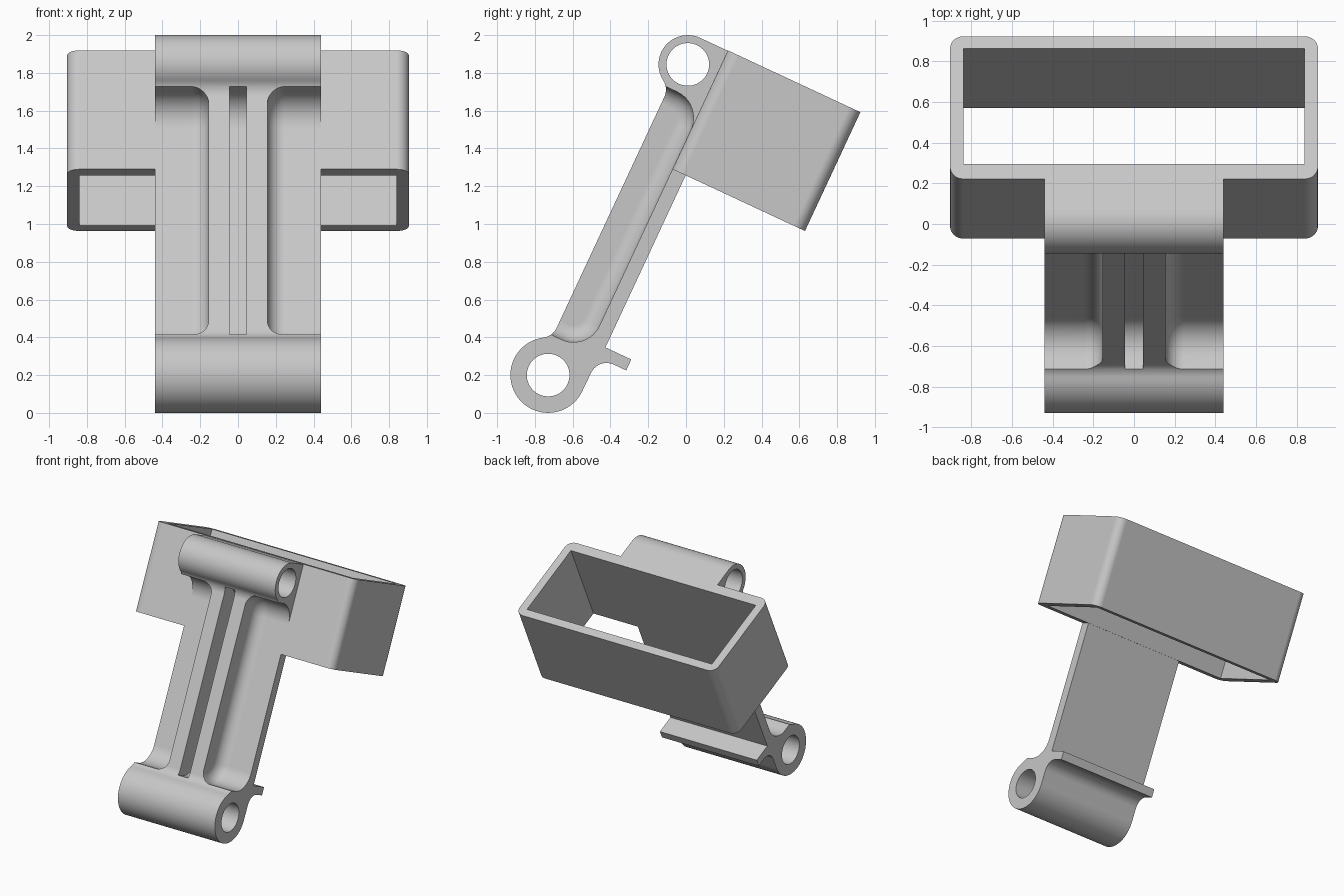
import bpy
import bmesh
from math import radians, cos, sin, atan2, sqrt, degrees
from mathutils import Matrix

if "Cube" in bpy.data.objects:
    bpy.data.objects.remove(bpy.data.objects["Cube"], do_unlink=True)

# Single plain grey
GREY = (0.57, 0.57, 0.57, 1.0)
grey = bpy.data.materials.new("light_grey")
grey.use_nodes = True
grey.diffuse_color = GREY
for node in grey.node_tree.nodes:
    if node.type == 'BSDF_PRINCIPLED':
        node.inputs["Base Color"].default_value = GREY

# Parts are built upright (y = depth, z = along the arm), then leaned back
LEAN = radians(-25)
HALF = 0.44                        # half width of the arm
FRONT, BACK, RIB = -0.61, -0.533, -0.811
LOW, LOW_R = (-0.746, -0.127), 0.2
TOP, TOP_R = (-0.771, 1.676), 0.155
BORE = 0.113


def finish(bm, name):
    bmesh.ops.recalc_face_normals(bm, faces=bm.faces)
    mesh = bpy.data.meshes.new(name)
    bm.to_mesh(mesh)
    bm.free()
    mesh.materials.append(grey)
    obj = bpy.data.objects.new(name, mesh)
    bpy.context.collection.objects.link(obj)
    return obj


def arc(center, r, a0, a1, n):
    steps = [radians(a0 + (a1 - a0) * i / n) for i in range(n + 1)]
    return [(center[0] + r * cos(a), center[1] + r * sin(a)) for a in steps]


def prism(name, points, to_3d, vector):
    bm = bmesh.new()
    face = bm.faces.new([bm.verts.new(to_3d(p)) for p in points])
    new = bmesh.ops.extrude_face_region(bm, geom=[face])["geom"]
    bmesh.ops.translate(bm, vec=vector,
                        verts=[g for g in new if isinstance(g, bmesh.types.BMVert)])
    return finish(bm, name)


def across(name, points, half):
    return prism(name, points, lambda p: (-half, p[0], p[1]), (2 * half, 0, 0))


def block(x, y, z):
    bm = bmesh.new()
    bmesh.ops.create_cube(bm, size=1)
    for v in bm.verts:
        for i, (lo, hi) in enumerate((x, y, z)):
            v.co[i] = hi if v.co[i] > 0 else lo
    return bm


def round_edges(bm, test, radius, segments):
    edges = [e for e in bm.edges if test(e.verts[0].co, e.verts[1].co)]
    bmesh.ops.bevel(bm, geom=edges, offset=radius, offset_type='OFFSET',
                    segments=segments, profile=0.5, affect='EDGES')


def pocket(name, x0, x1, side_radius=0):
    """Recess between the two bosses, with filleted floor ends."""
    bm = block((x0, x1), (-1.1, FRONT), (LOW[1] + LOW_R + 0.0005, TOP[1] - TOP_R - 0.0005))
    round_edges(bm, lambda a, b: min(a.y, b.y) > FRONT - 0.01 and abs(a.z - b.z) < 0.01,
                0.152, 12)
    if side_radius:
        round_edges(bm, lambda a, b: max(a.x, b.x) < x0 + 0.001 and max(a.y, b.y) > -1.09,
                    side_radius, 8)
    return bm


def cut(obj, cutters):
    for c in cutters:
        c.hide_render = True
        mod = obj.modifiers.new("cut", 'BOOLEAN')
        mod.operation, mod.solver, mod.object = 'DIFFERENCE', 'EXACT', c
    deps = bpy.context.evaluated_depsgraph_get()
    mesh = bpy.data.meshes.new_from_object(obj.evaluated_get(deps))
    obj.modifiers.clear()
    obj.data = mesh
    mesh.name = obj.name
    mesh.materials.clear()
    mesh.materials.append(grey)
    for c in cutters:
        bpy.data.objects.remove(c, do_unlink=True)


# Arm outline: bosses, plate, rear lip and rib front in one side profile
FILLET = 0.09
fx = RIB - FILLET
low_f = (fx, LOW[1] + sqrt((LOW_R + FILLET) ** 2 - (fx - LOW[0]) ** 2))
top_f = (fx, TOP[1] - sqrt((TOP_R + FILLET) ** 2 - (fx - TOP[0]) ** 2))
low_a = degrees(atan2(low_f[1] - LOW[1], low_f[0] - LOW[0]))
top_a = degrees(atan2(top_f[1] - TOP[1], top_f[0] - TOP[0])) % 360

outline = arc((-0.455, -0.02), 0.09, 180, 90, 10)
outline += [(-0.382, 0.07), (-0.382, 0.134), (BACK, 0.134), (BACK, TOP[1] + TOP_R)]
outline += arc(TOP, TOP_R, 90, top_a, 28)
outline += arc(top_f, FILLET, top_a - 180, 0, 8)[1:]
outline += arc(low_f, FILLET, 0, low_a - 180, 8)
outline += arc(LOW, LOW_R, low_a, 360, 40)[1:]
arm = across("arm", outline, HALF)

# Side pockets leave two ribs; a narrow channel separates them
cutters = []
for side in (1, -1):
    bm = pocket("side_pocket", 0.155, 0.7, 0.09)
    bmesh.ops.transform(bm, matrix=Matrix.Diagonal((side, 1, 1, 1)), verts=bm.verts)
    cutters.append(finish(bm, "side_pocket_cutter"))
cutters.append(finish(pocket("channel", -0.045, 0.045), "channel_cutter"))

# Pin bores through both bosses
for center in (LOW, TOP):
    cutters.append(across("bore_cutter", arc(center, BORE, 0, 352.5, 47), 0.6))
cut(arm, cutters)

# Open rectangular sleeve with rounded outer corners
bm = block((-0.905, 0.905), (FRONT, 0.164), (1.139, 1.833))
round_edges(bm, lambda a, b: abs(a.z - b.z) > 0.1, 0.065, 8)
sleeve = finish(bm, "sleeve")
cut(sleeve, [finish(block((-0.84, 0.84), (-0.53, 0.098), (1.0, 2.0)), "sleeve_cutter")])

# Smooth curved areas, keep hard edges, lean the model back
for obj in (arm, sleeve):
    obj.rotation_euler.x = LEAN
    bpy.ops.object.select_all(action='DESELECT')
    obj.select_set(True)
    bpy.context.view_layer.objects.active = obj
    bpy.ops.object.shade_smooth_by_angle(angle=radians(30))
    weighted = obj.modifiers.new("even_shading", 'WEIGHTED_NORMAL')
    weighted.keep_sharp = True
